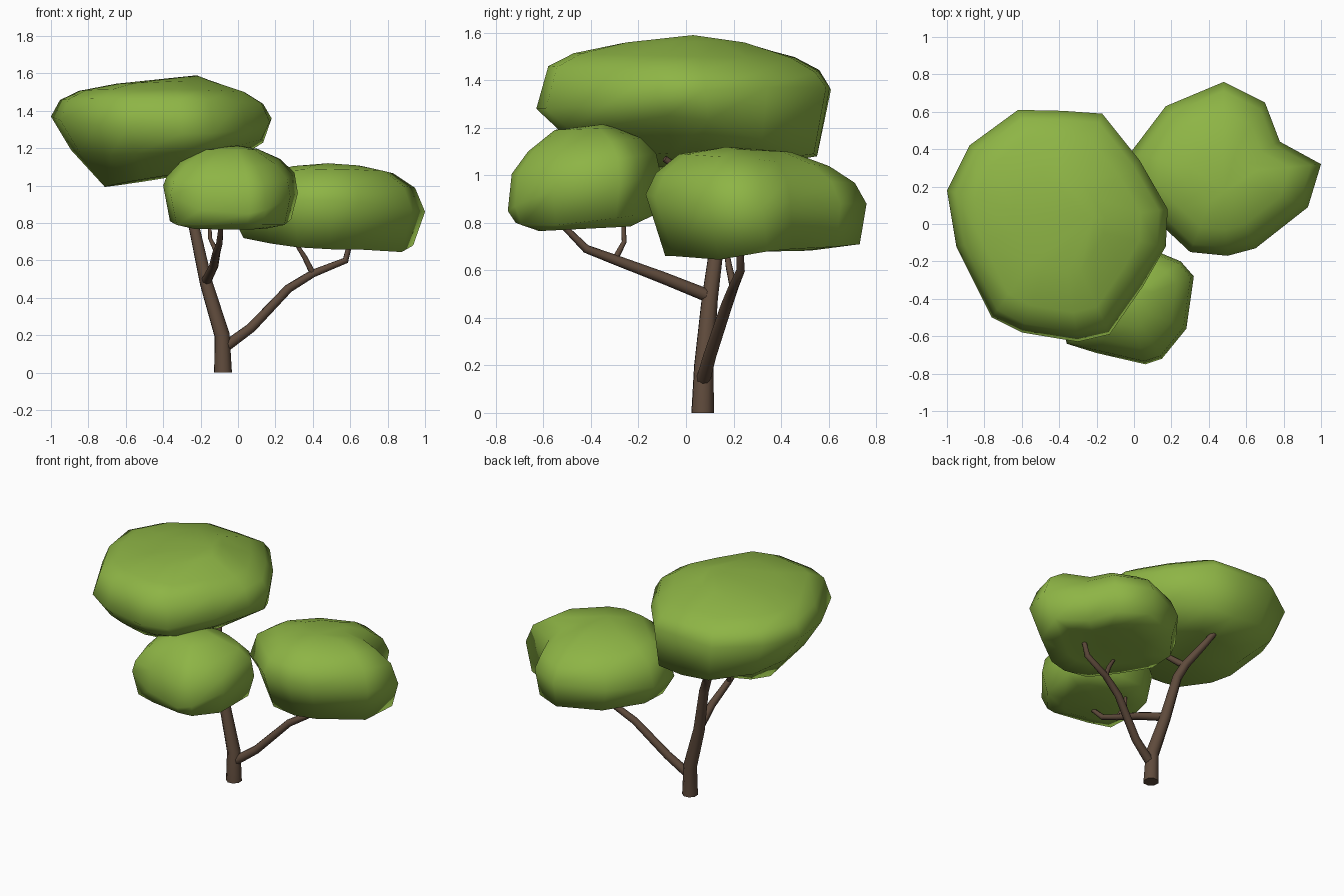
import bpy, bmesh, math
from mathutils import Vector

if "Cube" in bpy.data.objects:
    bpy.data.objects.remove(bpy.data.objects["Cube"])


def material(name, color):
    m = bpy.data.materials.new(name)
    m.diffuse_color = color
    m.use_nodes = True
    m.node_tree.nodes["Principled BSDF"].inputs["Base Color"].default_value = m.diffuse_color
    return m


BARK = material("bark", (0.115, 0.07, 0.045, 1))
LEAF = material("leaf", (0.27, 0.46, 0.06, 1))


def smooth(obj, mat, angle):
    obj.data.materials.append(mat)
    bpy.ops.object.select_all(action='DESELECT')
    obj.select_set(True)
    bpy.context.view_layer.objects.active = obj
    bpy.ops.object.shade_smooth_by_angle(angle=math.radians(angle))


def finish(name, bm, mat, angle):
    bmesh.ops.recalc_face_normals(bm, faces=bm.faces)
    mesh = bpy.data.meshes.new(name)
    bm.to_mesh(mesh)
    bm.free()
    obj = bpy.data.objects.new(name, mesh)
    bpy.context.collection.objects.link(obj)
    smooth(obj, mat, angle)


def branch(name, pts, sides=8):
    """Tapered tube through (x, y, z, radius) points."""
    bm = bmesh.new()
    pos = [Vector(p[:3]) for p in pts]
    rings = []
    for i, p in enumerate(pos):
        t = (pos[min(i + 1, len(pos) - 1)] - pos[max(i - 1, 0)]).normalized()
        if p.z == 0:
            t = Vector((0, 0, 1))
        u = t.cross(Vector((0.31, 0.95, 0.02))).normalized()
        v = t.cross(u)
        rings.append([bm.verts.new(p + pts[i][3] * (math.cos(a) * u + math.sin(a) * v))
                      for a in (2 * math.pi * k / sides for k in range(sides))])
    for a, b in zip(rings, rings[1:]):
        for k in range(sides):
            j = (k + 1) % sides
            bm.faces.new((a[k], a[j], b[j], b[k]))
    bm.faces.new(rings[0][::-1])
    bm.faces.new(rings[-1])
    finish(name, bm, BARK, 50)


def canopy(name, outline, center, under, low, shoulders, apex):
    """Lofted leaf cushion. Outline rows: x, y, z of widest rim, z of lower rim.
    under and shoulders: scale, z, slope along x and y. low: scale, shift x and y."""
    bm = bmesh.new()
    cx, cy = center

    def ring(scale, zf, sx=0, sy=0):
        return [bm.verts.new((cx + sx + (p[0] - cx) * scale, cy + sy + (p[1] - cy) * scale, zf(p)))
                for p in outline]

    def tilted(scale, z, tx, ty):
        return ring(scale, lambda p: z + scale * (tx * (p[0] - cx) + ty * (p[1] - cy)))

    rings = [tilted(*under), ring(low[0], lambda p: p[3], low[1], low[2]), ring(1, lambda p: p[2])]
    rings += [tilted(*s) for s in shoulders]
    n = len(outline)
    top, bottom = bm.verts.new(apex), bm.verts.new((cx, cy, under[1]))
    for k in range(n):
        j = (k + 1) % n
        for a, b in zip(rings, rings[1:]):
            bm.faces.new((a[k], a[j], b[j], b[k]))
        bm.faces.new((rings[-1][k], rings[-1][j], top))
        bm.faces.new((rings[0][j], rings[0][k], bottom))
    finish(name, bm, LEAF, 100)


# Trunk and its upper fork
branch("trunk", [(-.08, .07, 0, .05), (-.085, .075, .2, .043), (-.17, .1, .48, .036),
                 (-.235, .14, .78, .03), (-.28, .17, .88, .028), (-.34, .29, 1.0, .022),
                 (-.4, .4, 1.13, .016)])
branch("upper_limb", [(-.27, .165, .87, .022), (-.23, .05, .97, .018), (-.17, -.09, 1.07, .013)])

# Right limb and twig
branch("right_limb", [(-.08, .07, .13, .03), (.07, .1, .24, .027), (.27, .17, .45, .024),
                      (.4, .2, .53, .021), (.575, .23, .6, .018), (.61, .225, .74, .014)])
branch("right_twig", [(.4, .2, .53, .017), (.355, .18, .62, .014), (.31, .17, .69, .01)])

# Front limb and twig
branch("front_limb", [(-.17, .1, .49, .028), (-.13, -.1, .57, .025), (-.115, -.3, .645, .021),
                      (-.1, -.42, .69, .018), (-.09, -.52, .79, .013)])
branch("front_twig", [(-.115, -.3, .645, .014), (-.15, -.26, .72, .011), (-.15, -.265, .83, .009)])

# Large upper canopy
canopy("upper_canopy", [
    (.17, -.12, 1.34, 1.25), (.18, .08, 1.36, 1.23), (.03, .34, 1.37, 1.15), (-.17, .59, 1.37, 1.09),
    (-.38, .605, 1.37, 1.08), (-.62, .61, 1.36, 1.1), (-.88, .42, 1.37, 1.14), (-1, .18, 1.37, 1.19),
    (-.95, -.12, 1.35, 1.18), (-.76, -.5, 1.32, 1.16), (-.6, -.58, 1.3, 1.17),
    (-.3, -.63, 1.28, 1.18), (-.13, -.59, 1.28, 1.19), (.05, -.33, 1.3, 1.22)],
    (-.4, 0), (.52, 1.045, .16, -.02), (.87, .03, .025),
    [(.92, 1.45, -.02, -.02), (.75, 1.505, -.01, -.02), (.42, 1.555, .04, 0)], (-.22, .03, 1.59))

# Small front canopy
canopy("front_canopy", [
    (.32, -.28, .96, .82), (.25, -.2, .98, .83), (.13, -.15, 1.0, .83), (-.02, -.11, 1.02, .83),
    (-.2, -.12, 1.02, .83), (-.35, -.24, 1.0, .81), (-.4, -.44, 1.0, .81), (-.36, -.64, .95, .79),
    (-.2, -.69, .87, .79), (.06, -.75, .85, .8), (.15, -.72, .87, .79), (.28, -.56, .94, .79)],
    (-.04, -.42), (.6, .775, 0, .05), (.9, 0, 0),
    [(.95, 1.05, 0, .14), (.74, 1.13, 0, .12), (.4, 1.195, 0, .03)], (.0, -.35, 1.215))

# Right canopy
canopy("right_canopy", [
    (1.0, .32, .86, .68), (.78, .44, .89, .69), (.7, .65, .88, .7), (.48, .76, .88, .71),
    (.17, .63, .86, .71), (-.02, .38, .84, .72), (-.03, .17, .84, .72), (.14, 0, .9, .69),
    (.3, -.15, .92, .67), (.5, -.17, .92, .66), (.65, -.13, .91, .66), (.93, .09, .87, .645)],
    (.47, .27), (.55, .685, -.03, 0), (.88, 0, .03),
    [(.9, .99, 0, -.05), (.68, 1.065, .01, -.08), (.35, 1.105, .01, -.04)], (.48, .17, 1.12))
